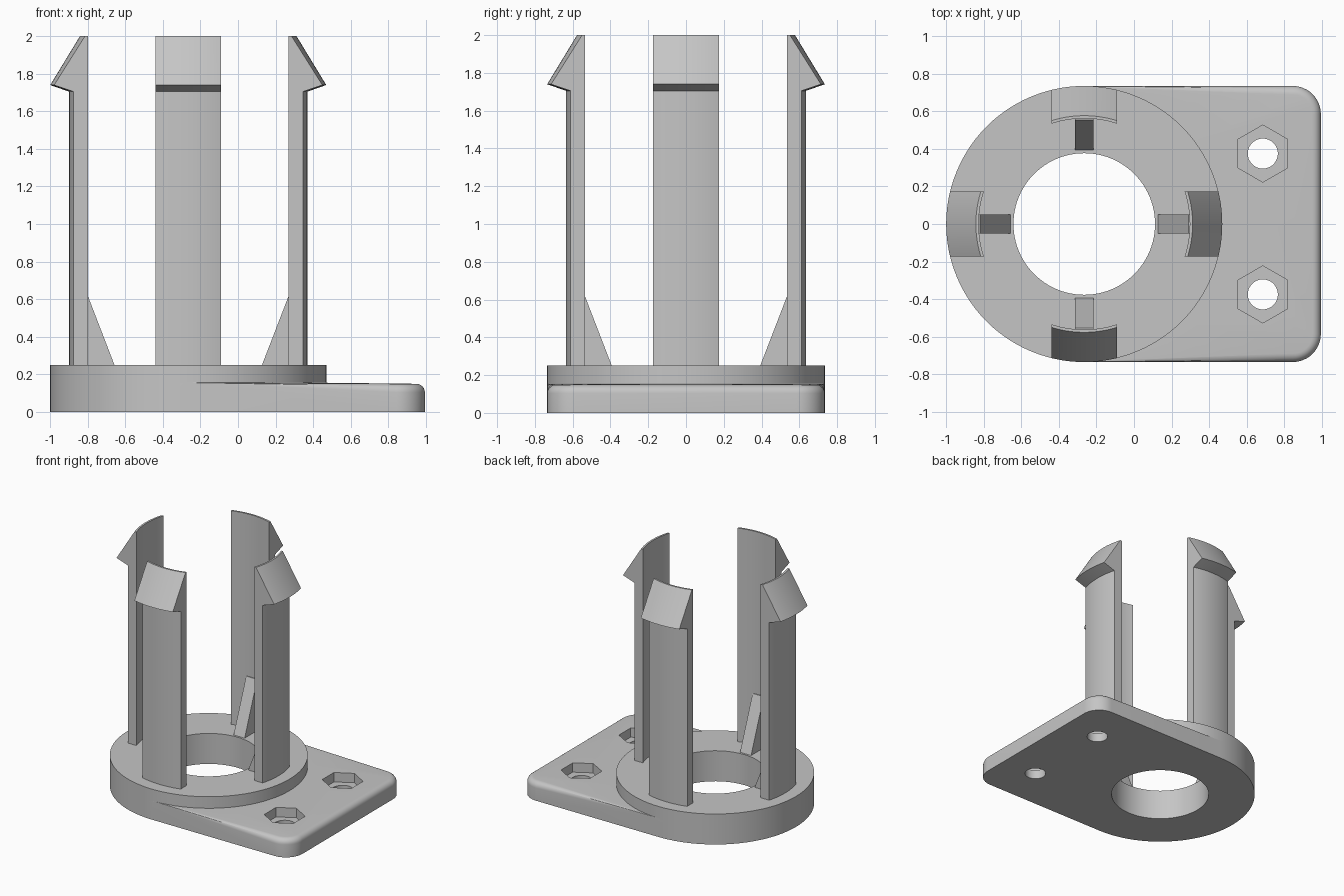
import bpy, bmesh
from math import cos, sin, pi, sqrt, radians

if "Cube" in bpy.data.objects:
    bpy.data.objects.remove(bpy.data.objects["Cube"])

CX = -0.265          # axis of the socket
R, HOLE = 0.735, 0.377
PLATE_Z, TOP_Z = 0.155, 0.25
SEGS = 96

grey = bpy.data.materials.new("plain grey")
grey.use_nodes = True
colour = (0.56, 0.56, 0.56, 1)
grey.diffuse_color = colour
grey.node_tree.nodes["Principled BSDF"].inputs["Base Color"].default_value = colour


def finish(name, bm, smooth=True):
    bmesh.ops.recalc_face_normals(bm, faces=bm.faces)
    mesh = bpy.data.meshes.new(name)
    bm.to_mesh(mesh)
    bm.free()
    mesh.materials.append(grey)
    ob = bpy.data.objects.new(name, mesh)
    bpy.context.collection.objects.link(ob)
    if smooth:
        smooth_shade(ob)
    return ob


def smooth_shade(ob):
    bpy.ops.object.select_all(action='DESELECT')
    ob.select_set(True)
    bpy.context.view_layer.objects.active = ob
    bpy.ops.object.shade_smooth_by_angle(angle=radians(25))


def loft(bm, rings, closed=True):
    """Skin closed loops of points; join the last to the first or cap the ends."""
    loops = [[bm.verts.new(p) for p in ring] for ring in rings]
    pairs = list(zip(loops, loops[1:]))
    if closed:
        pairs.append((loops[-1], loops[0]))
    for a, b in pairs:
        for i in range(len(a)):
            j = (i + 1) % len(a)
            bm.faces.new((a[i], a[j], b[j], b[i]))
    if not closed:
        bm.faces.new(loops[0])
        bm.faces.new(loops[-1])


def circle(x, y, z, r, n=SEGS, turn=0):
    return [(x + r * cos(turn + 2 * pi * i / n), y + r * sin(turn + 2 * pi * i / n), z)
            for i in range(n)]


# Mounting plate: hull of the round end and two corners with rolled top edges
bm = bmesh.new()
points = circle(CX, 0, 0, R) + circle(CX, 0, PLATE_Z, R)
corner, roll, corner_z = 0.15, 0.045, 0.149
for side in (-1, 1):
    x, y = 0.995 - corner, side * (R - corner)
    points += circle(x, y, 0, corner, 48)
    for k in range(7):
        a = k * pi / 12
        points += circle(x, y, corner_z - roll + roll * sin(a),
                         corner - roll + roll * cos(a), 48)
for p in points:
    bm.verts.new(p)
hull = bmesh.ops.convex_hull(bm, input=bm.verts)
bmesh.ops.delete(bm, geom=[v for v in bm.verts if not v.link_faces], context='VERTS')
bmesh.ops.dissolve_limit(bm, angle_limit=radians(0.2), verts=bm.verts, edges=bm.edges)
plate = finish("mounting_plate", bm, False)


# Cut the bore, the screw holes and the hexagonal nut pockets
def cut(x, y, z, r, n=SEGS, turn=0):
    bm = bmesh.new()
    loft(bm, [circle(x, y, z, r, n, turn), circle(x, y, 0.5, r, n, turn)], False)
    cutter = finish("cutter", bm, False)
    cutter.hide_render = True
    mod = plate.modifiers.new("cut", 'BOOLEAN')
    mod.object, mod.operation, mod.solver = cutter, 'DIFFERENCE', 'EXACT'
    bpy.context.view_layer.objects.active = plate
    bpy.ops.object.modifier_apply(modifier=mod.name)
    bpy.data.objects.remove(cutter)


cut(CX, 0, -0.2, HOLE)
for side in (-1, 1):
    cut(0.686, side * 0.375, -0.2, 0.08, 48)
    cut(0.686, side * 0.375, 0.075, 0.152, 6, pi / 2)
smooth_shade(plate)

# Raised collar
bm = bmesh.new()
loft(bm, [circle(CX, 0, z, r) for r, z in
          ((R, 0.147), (R, TOP_Z), (HOLE, TOP_Z), (HOLE, 0.147))])
finish("collar", bm)

# Four snap arms (curved strips with hooked tips) and their inner ribs
ARM = [(0.562, 0.24), (0.635, 0.24), (0.635, 1.705), (0.735, 1.74),
       (0.577, 2.0), (0.562, 2.0)]
RIB = [(0.58, 0.24), (0.393, 0.24), (0.393, 0.25), (0.555, 0.67), (0.58, 0.67)]
HALF, RIB_HALF, STEPS = 0.174, 0.05, 20
for q, place in enumerate(("left", "back", "right", "front")):
    c, s = round(cos(q * pi / 2)), round(sin(q * pi / 2))

    def at(u, t, z):
        return (CX + u * c - t * s, u * s + t * c, z)

    bm = bmesh.new()
    widths = [HALF * (2 * i / STEPS - 1) for i in range(STEPS + 1)]
    loft(bm, [[at(sqrt(r * r - t * t), t, z) for r, z in ARM] for t in widths], False)
    finish(place + "_snap_arm", bm)

    bm = bmesh.new()
    loft(bm, [[at(r, t, z) for r, z in RIB] for t in (-RIB_HALF, RIB_HALF)], False)
    finish(place + "_rib", bm, False)
